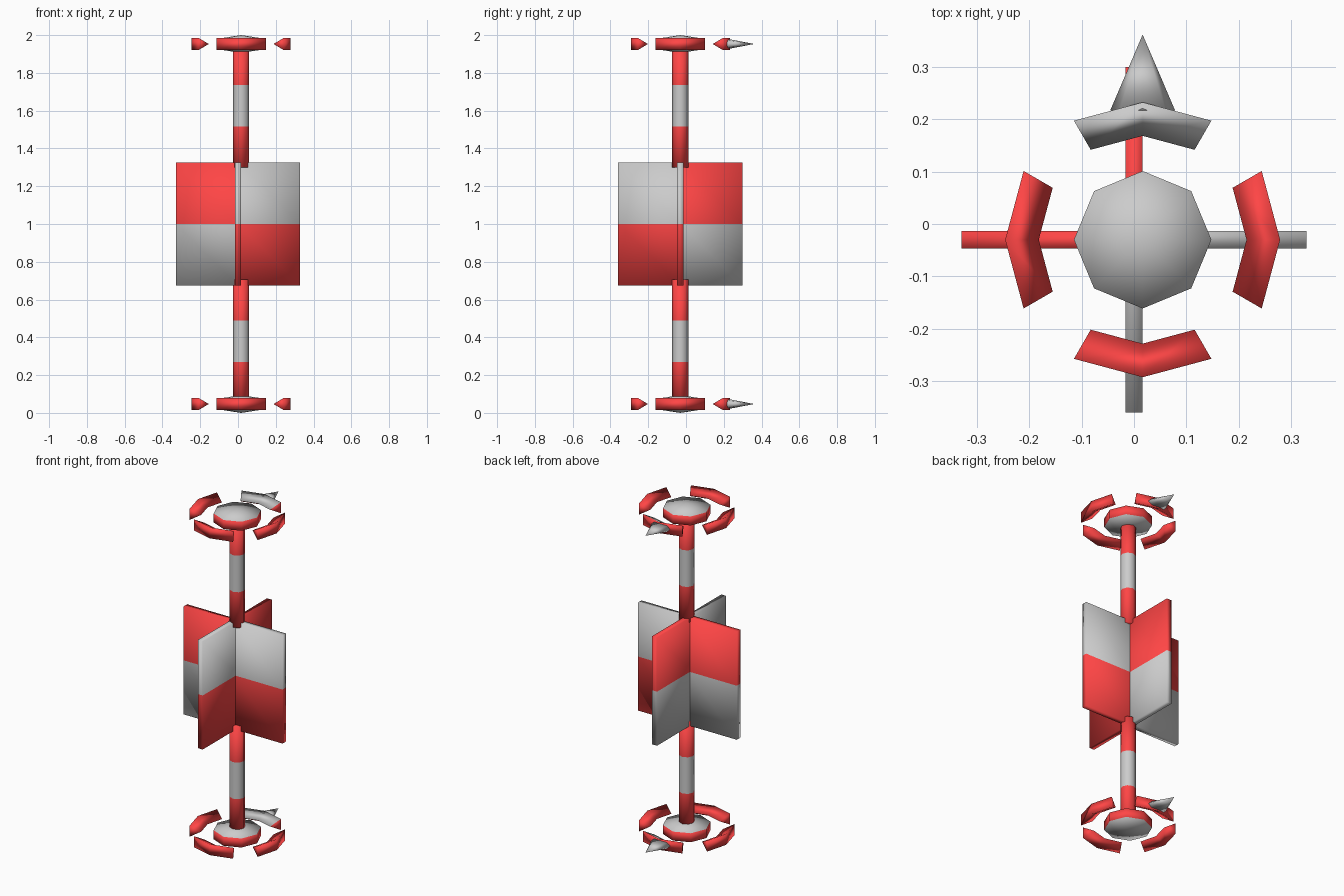
import bpy, bmesh
from math import sin, cos, pi, radians
from mathutils import Vector, Matrix

if "Cube" in bpy.data.objects:
    bpy.data.objects.remove(bpy.data.objects["Cube"])

CX, CY = 0.0165, -0.03          # axis of poles, hubs and rings
TOP_Z, BOTTOM_Z = 1.953, 0.047  # heights of the two hubs

red = bpy.data.materials.new("signal_red")
red.diffuse_color = (1.0, 0.06, 0.06, 1)
red.use_nodes = True
red.node_tree.nodes["Principled BSDF"].inputs["Base Color"].default_value = red.diffuse_color


def finish(name, bm, is_red, loc):
    """Smooth mesh; faces passing is_red(centre, normal) get the red slot, others stay grey."""
    bmesh.ops.remove_doubles(bm, verts=bm.verts, dist=1e-5)
    bmesh.ops.recalc_face_normals(bm, faces=bm.faces)
    bm.normal_update()
    for f in bm.faces:
        f.smooth = True
        f.material_index = int(is_red(f.calc_center_median(), f.normal))
    me = bpy.data.meshes.new(name)
    me.materials.append(None)
    me.materials.append(red)
    bm.to_mesh(me)
    bm.free()
    ob = bpy.data.objects.new(name, me)
    ob.location = loc
    bpy.context.collection.objects.link(ob)
    return ob


def revolve(bm, profile, angles, closed):
    """Sweep an (r, z) profile through angles; closed = profile loop with capped ends."""
    rows = [[bm.verts.new((r * cos(a), r * sin(a), z)) for r, z in profile] for a in angles]
    n = len(profile)
    for a, b in zip(rows, rows[1:]):
        for i in range(n if closed else n - 1):
            j = (i + 1) % n
            ring = [a[i], a[j], b[j], b[i]]
            if profile[i][0] == 0:
                ring = [a[i], a[j], b[j]]
            elif profile[j][0] == 0:
                ring = [a[i], a[j], b[i]]
            bm.faces.new(ring)
    if closed:
        bm.faces.new(rows[0])
        bm.faces.new(rows[-1])


OCT = [k * pi / 4 for k in range(9)]


def pole(name, zs):
    # striped pole: red, grey, red
    bm = bmesh.new()
    revolve(bm, [(0, zs[0])] + [(0.043, z) for z in zs] + [(0, zs[-1])], OCT, False)
    finish(name, bm, lambda c, n: not zs[1] < c.z < zs[2], (CX, CY, 0))


def hub_set(prefix, z):
    # eight-sided hub with red rim and shallow grey caps
    bm = bmesh.new()
    revolve(bm, [(0, -0.047), (0.131, -0.027), (0.131, 0.027), (0, 0.047)], OCT, False)
    finish(prefix + "_hub", bm, lambda c, n: abs(n.z) < 0.5, (CX, CY, z))

    # four wedge-section ring segments; the rear one has a grey upper face
    for side, mid in (("right", 0), ("rear", 90), ("left", 180), ("front", 270)):
        bm = bmesh.new()
        angles = [radians(mid + d) for d in (-30, 0, 30)]
        revolve(bm, [(0.198, 0), (0.262, -0.033), (0.262, 0.033)], angles, True)
        finish(f"{prefix}_ring_{side}", bm,
               lambda c, n, s=side: not (s == "rear" and n.z > 0.3), (CX, CY, z))

    # flattened grey pointer cone
    bm = bmesh.new()
    bmesh.ops.create_cone(bm, cap_ends=True, segments=8, radius1=0.062, radius2=0, depth=0.145,
                          matrix=Matrix.Diagonal((1, 1, 0.45, 1)) @ Matrix.Rotation(-pi / 2, 4, 'X'))
    finish(prefix + "_pointer", bm, lambda c, n: False, (CX, 0.2885, z))


def panel(name, axis, sign):
    # crossed panel, quartered into a red and grey chequer
    size = [0.033, 0.033, 0.65]
    size[axis] = 0.658
    bm = bmesh.new()
    bmesh.ops.create_cube(bm, size=1, matrix=Matrix.Diagonal((*size, 1)))
    for a in (axis, 2):
        no = Vector((0, 0, 0))
        no[a] = 1
        bmesh.ops.bisect_plane(bm, geom=bm.verts[:] + bm.edges[:] + bm.faces[:],
                               plane_co=(0, 0, 0), plane_no=no)
    finish(name, bm, lambda c, n: c[axis] * c.z * sign > 0, (0, CY, 1))


pole("upper_pole", [1.30, 1.515, 1.735, 1.93])
pole("lower_pole", [0.07, 0.27, 0.49, 0.705])
hub_set("top", TOP_Z)
hub_set("bottom", BOTTOM_Z)
panel("cross_panel_x", 0, -1)
panel("cross_panel_y", 1, 1)
